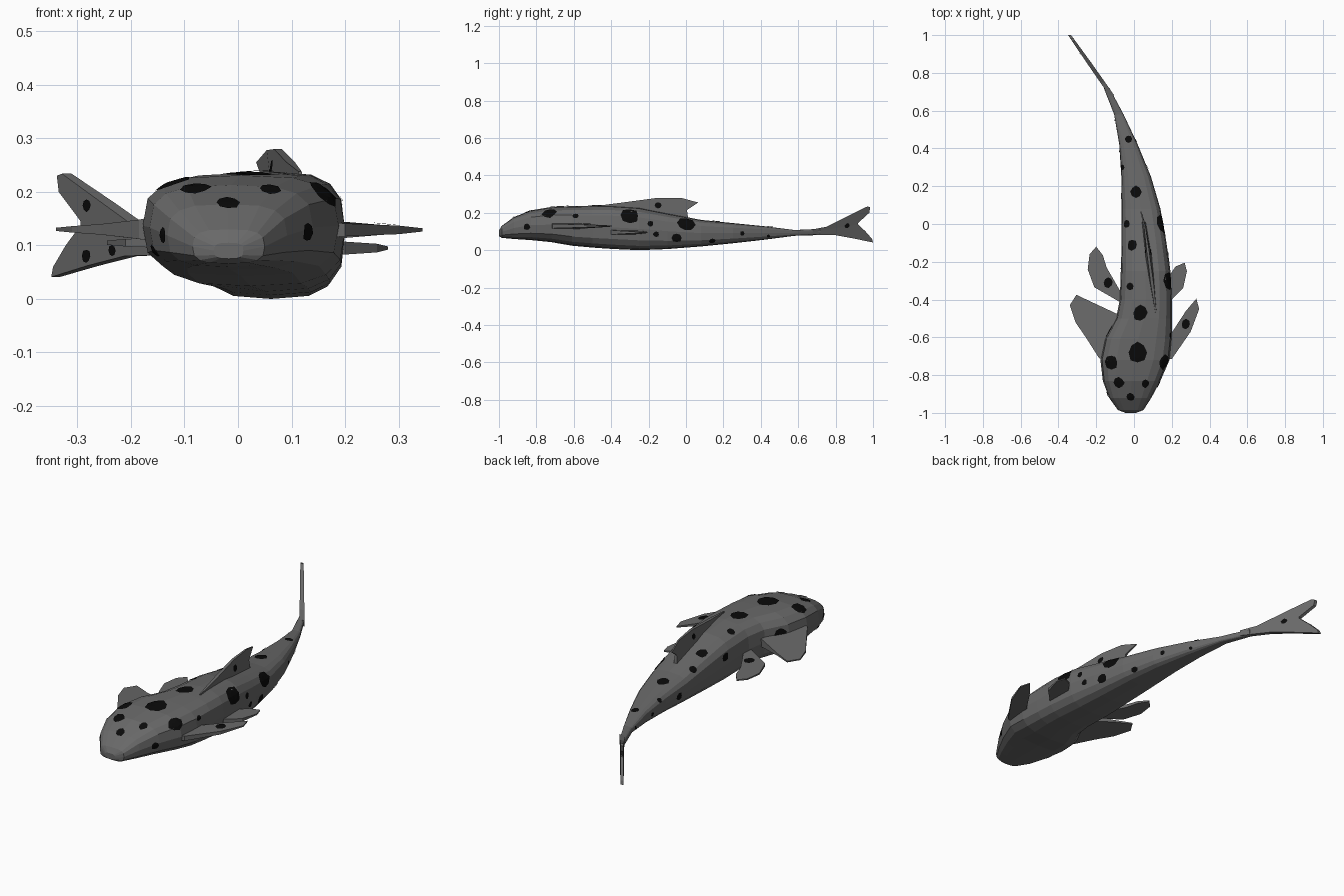
import bpy, math, random
from mathutils import Vector
from mathutils.bvhtree import BVHTree

random.seed(4)


def material(name, v):
    m = bpy.data.materials.new(name)
    m.diffuse_color = (v, v, v, 1)
    return m


GREY, BLACK = material("grey_skin", 0.14), material("black_spot", 0.003)
surface_verts, surface_faces = [], []


def make(name, verts, faces, mat, solid=True):
    me = bpy.data.meshes.new(name)
    me.from_pydata([tuple(v) for v in verts], [], faces)
    me.materials.append(mat)
    ob = bpy.data.objects.new(name, me)
    bpy.context.collection.objects.link(ob)
    if solid:
        bpy.context.view_layer.objects.active = ob
        bpy.ops.object.mode_set(mode='EDIT')
        bpy.ops.mesh.select_all(action='SELECT')
        bpy.ops.mesh.normals_make_consistent(inside=False)
        bpy.ops.object.mode_set(mode='OBJECT')
        base = len(surface_verts)
        surface_verts.extend(v.co.copy() for v in ob.data.vertices)
        surface_faces.extend([base + i for i in p.vertices] for p in ob.data.polygons)
    return ob


# Body: lofted rounded-box rings (y, left x, right x, bottom z, top z)
stations = [
    (-1.00, -0.045, 0.01, 0.075, 0.105), (-0.985, -0.085, 0.05, 0.066, 0.13),
    (-0.92, -0.132, 0.092, 0.06, 0.177), (-0.83, -0.165, 0.14, 0.054, 0.213),
    (-0.72, -0.178, 0.188, 0.043, 0.231), (-0.61, -0.155, 0.20, 0.024, 0.236),
    (-0.50, -0.095, 0.20, 0.014, 0.238), (-0.40, -0.075, 0.20, 0.007, 0.238),
    (-0.25, -0.07, 0.193, 0.0, 0.228), (-0.10, -0.065, 0.172, 0.006, 0.197),
    (0.08, -0.065, 0.14, 0.02, 0.162), (0.25, -0.067, 0.09, 0.037, 0.145),
    (0.42, -0.078, 0.02, 0.056, 0.128), (0.58, -0.105, -0.055, 0.077, 0.108),
    (0.72, -0.16, -0.13, 0.081, 0.114),
]
N = 16


def rounded(c):
    return math.copysign(abs(c) ** (2 / 3.1), c)


verts, faces = [], []
for y, x0, x1, z0, z1 in stations:
    for i in range(N):
        a = 2 * math.pi * i / N
        verts.append(((x0 + x1) / 2 + (x1 - x0) / 2 * rounded(math.cos(a)), y,
                      (z0 + z1) / 2 + (z1 - z0) / 2 * rounded(math.sin(a))))
for s in range(len(stations) - 1):
    for i in range(N):
        j = (i + 1) % N
        faces.append((s * N + i, s * N + j, (s + 1) * N + j, (s + 1) * N + i))
faces += [tuple(range(N)), tuple(range(len(verts) - N, len(verts)))]
make("body", verts, faces, GREY)


# Fins: outline points (u, v, half thickness) placed in space by a function
def fin(name, pts, place):
    n = len(pts)
    vs = [place(u, v, t) for u, v, t in pts] + [place(u, v, -t) for u, v, t in pts]
    fs = [tuple(range(n)), tuple(range(n, 2 * n))]
    fs += [(i, (i + 1) % n, n + (i + 1) % n, n + i) for i in range(n)]
    return make(name, vs, fs, GREY)


def flat_at(z):
    return lambda u, v, t: (u, v, z + t)


fin("right_pectoral_fin", [(0.12, -0.72, .018), (0.20, -0.715, .012), (0.30, -0.57, .008),
    (0.345, -0.45, .003), (0.33, -0.395, .003), (0.275, -0.46, .006), (0.20, -0.575, .015),
    (0.12, -0.60, .016)], flat_at(0.129))
fin("left_pectoral_fin", [(-0.08, -0.76, .04), (-0.185, -0.71, .018), (-0.255, -0.60, .010),
    (-0.31, -0.52, .006), (-0.34, -0.43, .003), (-0.305, -0.375, .003), (-0.22, -0.415, .006),
    (-0.07, -0.485, .022), (0.0, -0.50, .04)], flat_at(0.13))
fin("right_pelvic_fin", [(0.14, -0.41, .015), (0.20, -0.40, .012), (0.26, -0.34, .008),
    (0.28, -0.25, .003), (0.268, -0.205, .003), (0.22, -0.225, .006), (0.19, -0.27, .01),
    (0.14, -0.33, .012)], flat_at(0.095))
fin("left_pelvic_fin", [(0.0, -0.45, .018), (-0.08, -0.41, .012), (-0.21, -0.335, .007),
    (-0.245, -0.24, .004), (-0.235, -0.16, .003), (-0.20, -0.12, .003), (-0.165, -0.165, .006),
    (-0.145, -0.23, .008), (-0.07, -0.36, .013), (0.0, -0.34, .013)], flat_at(0.105))

# Dorsal fin leans and sweeps along the bent back
fin("dorsal_fin", [(-0.47, 0.22, .004), (-0.47, 0.238, .003), (-0.33, 0.256, .008),
    (-0.15, 0.28, .007), (-0.02, 0.278, .004), (0.065, 0.255, .003), (0.005, 0.215, .005),
    (0.015, 0.15, .012), (-0.20, 0.20, .018)],
    lambda u, v, t: (0.055 - 0.13 * u - 0.15 * max(u, 0) + t, u, v))


# Forked tail fin follows the sideways bend
def tail_place(u, v, t):
    return (-0.145 - 0.70 * (u - 0.72) + t, u, v)


fin("tail_fin_upper", [(0.68, 0.0975, .013), (0.68, 0.112, .013), (0.75, 0.125, .013),
    (0.86, 0.18, .012), (0.97, 0.234, .009), (0.985, 0.23, .008), (0.98, 0.20, .008),
    (0.92, 0.145, .009), (0.92, 0.138, .009)], tail_place)
fin("tail_fin_lower", [(0.68, 0.0975, .013), (0.68, 0.083, .013), (0.80, 0.08, .012),
    (0.90, 0.062, .011), (1.0, 0.041, .008), (0.995, 0.06, .008), (0.96, 0.10, .009),
    (0.92, 0.138, .009)], tail_place)

# Black spots: ragged patches laid on the skin where a ray meets it
tree = BVHTree.FromPolygons(surface_verts, surface_faces)
spot_v, spot_f = [], []


def spot(origin, direction, r):
    p, n, _, _ = tree.ray_cast(Vector(origin), Vector(direction))
    if p is None:
        return
    u = Vector((0, 1, 0)).cross(n).normalized()
    w = n.cross(u)
    base = len(spot_v)
    spot_v.append(p + n * 0.003)
    k = 8
    for ring in (0.5, 1):
        for i in range(k):
            a = 2 * math.pi * i / k
            rr = r * ring * random.uniform(0.9, 1.2)
            q = p + u * rr * math.cos(a) + w * rr * 1.1 * math.sin(a)
            h, hn, _, _ = tree.find_nearest(q)
            spot_v.append(h + hn * 0.003)
    for i in range(k):
        j = (i + 1) % k
        spot_f.append((base, base + 1 + i, base + 1 + j))
        spot_f.append((base + 1 + i, base + 1 + k + i, base + 1 + k + j, base + 1 + j))


for x, y, r in [(-.02, -.915, .021), (-.08, -.84, .027), (.06, -.845, .02), (.02, -.68, .048),
                (-.12, -.73, .033), (.035, -.47, .038), (-.02, -.33, .02), (-.01, -.11, .026),
                (.01, .17, .026), (-.04, 0, .018), (-.03, .45, .017), (-.06, .3, .012),
                (-.13, -.57, .026), (.275, -.53, .022), (-.135, -.31, .024)]:
    spot((x, y, 1), (0, 0, -1), r)
for y, z, r in [(-.85, .125, .016), (-.73, .2, .035), (-.59, .185, .014), (-.3, .185, .042),
                (0, .14, .04), (-.19, .14, .014), (-.16, .085, .014), (-.05, .065, .022),
                (.14, .05, .015), (.3, .09, .011), (.44, .075, .008), (-.15, .24, .015),
                (.86, .13, .013)]:
    spot((1, y, z), (-1, 0, 0), r)
for y, z, r in [(-.9, .12, .014), (-.83, .09, .015), (-.22, .15, .02), (.15, .09, .018),
                (.38, .09, .011), (.55, .095, .007), (.9, .175, .012), (.9, .08, .012),
                (.83, .09, .01), (-.15, .245, .015)]:
    spot((-1, y, z), (1, 0, 0), r)
make("black_spots", spot_v, spot_f, BLACK, solid=False)
